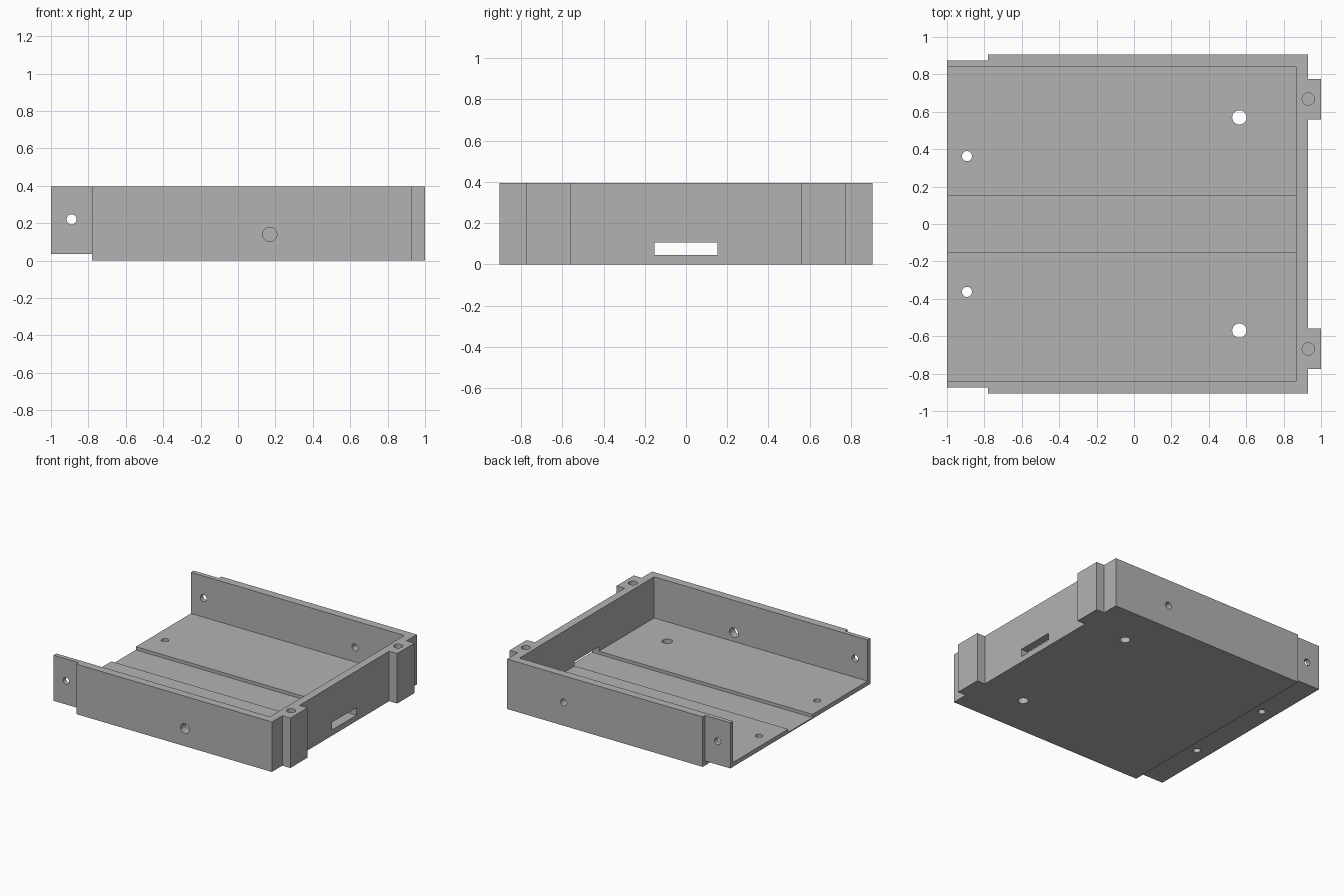
import bpy, bmesh
from mathutils import Matrix, Vector

cube = bpy.data.objects.get("Cube")
if cube:
    bpy.data.objects.remove(cube, do_unlink=True)

TOP = 0.395      # rim height
FLOOR = 0.07     # inner floor height
CHANNEL = 0.045  # channel floor height

grey = bpy.data.materials.new("plain grey")
grey.use_nodes = True
grey.diffuse_color = (0.45, 0.45, 0.45, 1)
grey.node_tree.nodes["Principled BSDF"].inputs["Base Color"].default_value = (0.45, 0.45, 0.45, 1)


def new_object(name, bm):
    bmesh.ops.recalc_face_normals(bm, faces=bm.faces)
    mesh = bpy.data.meshes.new(name)
    bm.to_mesh(mesh)
    bm.free()
    mesh.materials.append(grey)
    obj = bpy.data.objects.new(name, mesh)
    bpy.context.collection.objects.link(obj)
    return obj


def box(name, x, y, z):
    bm = bmesh.new()
    bmesh.ops.create_cube(bm, size=1)
    for v in bm.verts:
        v.co = [lo + (c + 0.5) * (hi - lo) for c, (lo, hi) in zip(v.co, (x, y, z))]
    return new_object(name, bm)


def drill(name, centre, radius, length, axis="Z"):
    bm = bmesh.new()
    bmesh.ops.create_cone(bm, cap_ends=True, segments=32, radius1=radius, radius2=radius, depth=length)
    turn = Matrix.Rotation(1.5707963, 4, "X") if axis == "Y" else Matrix()
    bm.transform(Matrix.Translation(centre) @ turn)
    return new_object(name, bm)


# Solid block: plan outline with stepped lips and two rear lugs, mirrored in y
half = [(1, 0.56), (1, 0.775), (0.93, 0.775), (0.93, 0.905),
        (-0.78, 0.905), (-0.78, 0.875), (-1, 0.875)]
half = [(0.93, 0.56)] + half
outline = half + [(x, -y) for x, y in reversed(half)]
bm = bmesh.new()
base = bm.faces.new([bm.verts.new((x, y, 0)) for x, y in outline])
raised = bmesh.ops.extrude_face_region(bm, geom=[base])["geom"]
bmesh.ops.translate(bm, verts=[e for e in raised if isinstance(e, bmesh.types.BMVert)], vec=(0, 0, TOP))
tray = new_object("tray", bm)

# Cavity, floor channel, underside step and cable slot
cutters = [
    box("cavity_cutter", (-1.2, 0.867), (-0.84, 0.84), (FLOOR, 0.6)),
    box("channel_cutter", (-1.2, 0.867), (-0.152, 0.152), (CHANNEL, 0.2)),
    box("step_cutter", (-1.2, -0.78), (-1, 1), (-0.2, 0.035)),
    box("slot_cutter", (0.8, 1.2), (-0.152, 0.152), (CHANNEL, 0.105)),
]

# Paired holes: floor screws, blind lug holes and lip holes
for side in (-1, 1):
    cutters += [
        drill("floor_hole_cutter", Vector((0.563, side * 0.57, 0)), 0.038, 0.4),
        drill("end_hole_cutter", Vector((-0.893, side * 0.363, 0)), 0.027, 0.4),
        drill("lug_hole_cutter", Vector((0.932, side * 0.668, TOP)), 0.033, 0.4),
        drill("lip_hole_cutter", Vector((-0.89, side * 0.9, 0.22)), 0.027, 0.3, "Y"),
    ]

# Single holes in the front and back walls
cutters += [
    drill("front_hole_cutter", Vector((0.17, -0.9, 0.14)), 0.038, 0.3, "Y"),
    drill("back_hole_cutter", Vector((0.435, 0.9, 0.185)), 0.027, 0.3, "Y"),
]

for cutter in cutters:
    cutter.hide_render = True
    mod = tray.modifiers.new(cutter.name, "BOOLEAN")
    mod.operation = "DIFFERENCE"
    mod.solver = "EXACT"
    mod.object = cutter

# Bake the cuts and discard the cutters
bpy.context.view_layer.update()
graph = bpy.context.evaluated_depsgraph_get()
finished = bpy.data.meshes.new_from_object(tray.evaluated_get(graph))
tray.modifiers.clear()
tray.data = finished
for cutter in cutters:
    bpy.data.objects.remove(cutter, do_unlink=True)

# Smooth hole walls, sharp edges elsewhere
bpy.ops.object.select_all(action="DESELECT")
tray.select_set(True)
bpy.context.view_layer.objects.active = tray
bpy.ops.object.shade_smooth_by_angle(angle=0.52)
